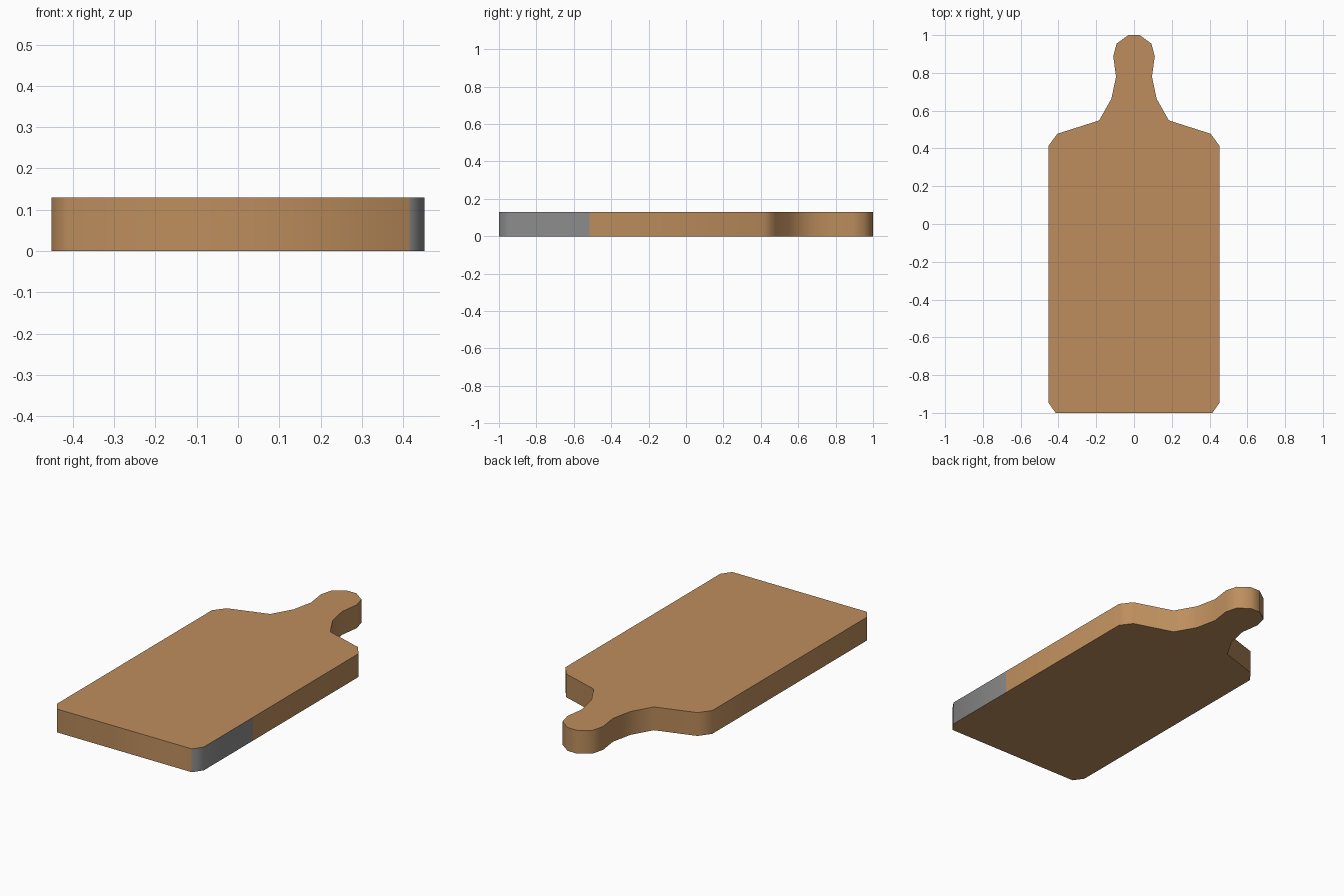
import bpy, bmesh, math

if "Cube" in bpy.data.objects:
    bpy.data.objects.remove(bpy.data.objects["Cube"])

THICK = 0.13


def material(name, rgb):
    m = bpy.data.materials.new(name)
    m.diffuse_color = (*rgb, 1.0)
    m.use_nodes = True
    m.node_tree.nodes["Principled BSDF"].inputs["Base Color"].default_value = m.diffuse_color
    return m


# Right half of the outline, handle tip to front corner
half = [(0.03, 1.0), (0.092, 0.955), (0.11, 0.888), (0.095, 0.78), (0.12, 0.662),
        (0.185, 0.548), (0.405, 0.478), (0.452, 0.415), (0.452, -0.947), (0.415, -1.0)]
stripe_start = (0.452, -0.515)
right = half[:8] + [stripe_start] + half[8:]
outline = right + [(-x, y) for x, y in reversed(half)]

# Board: outline extruded upwards
bm = bmesh.new()
base = bm.faces.new([bm.verts.new((x, y, 0)) for x, y in outline])
top = bmesh.ops.extrude_face_region(bm, geom=[base], use_keep_orig=True)
bmesh.ops.translate(bm, vec=(0, 0, THICK),
                    verts=[v for v in top["geom"] if isinstance(v, bmesh.types.BMVert)])
bmesh.ops.recalc_face_normals(bm, faces=bm.faces)

# Grey edge patch: rim faces at the front right corner
for f in bm.faces:
    c = f.calc_center_median()
    if abs(f.normal.z) < 0.5 and c.x > 0.4 and c.y < -0.52:
        f.material_index = 1

mesh = bpy.data.meshes.new("cutting_board")
bm.to_mesh(mesh)
bm.free()
mesh.materials.append(material("warm wood", (0.51, 0.27, 0.11)))
mesh.materials.append(material("grey edge", (0.26, 0.26, 0.26)))

board = bpy.data.objects.new("cutting_board", mesh)
bpy.context.collection.objects.link(board)

# Smooth rim, crisp top and bottom edges
bpy.context.view_layer.objects.active = board
board.select_set(True)
bpy.ops.object.shade_smooth_by_angle(angle=math.radians(70))
